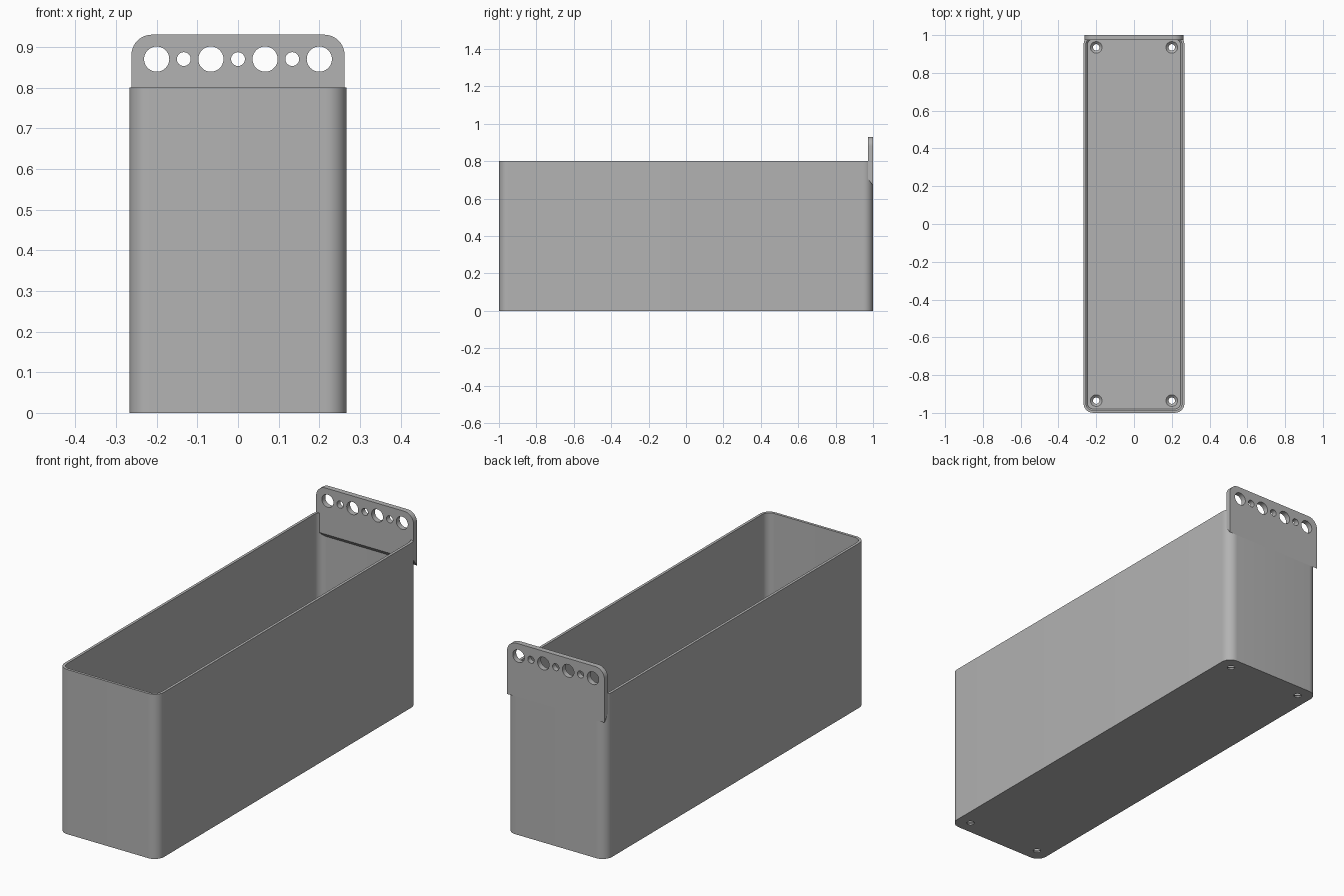
import bpy, bmesh
from math import sin, cos, pi

cube = bpy.data.objects.get("Cube")
if cube:
    bpy.data.objects.remove(cube)

grey = bpy.data.materials.new("plain grey")
grey.use_nodes = True
grey.diffuse_color = (0.45, 0.45, 0.45, 1)
grey.node_tree.nodes["Principled BSDF"].inputs["Base Color"].default_value = grey.diffuse_color

WIDTH, HEIGHT, WALL, FLOOR = 0.267, 0.8, 0.013, 0.02
TAB_FRONT = 0.974


def finish(name, bm):
    bmesh.ops.recalc_face_normals(bm, faces=bm.faces)
    mesh = bpy.data.meshes.new(name)
    bm.to_mesh(mesh)
    bm.free()
    mesh.materials.append(grey)
    ob = bpy.data.objects.new(name, mesh)
    bpy.context.collection.objects.link(ob)
    return ob


def activate(ob):
    bpy.ops.object.select_all(action='DESELECT')
    ob.select_set(True)
    bpy.context.view_layer.objects.active = ob


def corner(cx, cy, r, quarter, steps=10):
    """Points of a rounded corner, counter-clockwise."""
    angles = [(quarter + i / steps) * pi / 2 for i in range(steps + 1)]
    return [(cx + r * cos(a), cy + r * sin(a)) for a in angles]


def rounded_rect(hx, hy, r):
    signs = [(1, 1), (-1, 1), (-1, -1), (1, -1)]
    return [p for q, (sx, sy) in enumerate(signs)
            for p in corner(sx * (hx - r), sy * (hy - r), r, q)]


def drill(ob, holes):
    """Cut round holes, each given as two end points and two radii."""
    for start, end, r1, r2 in holes:
        axis = end - start
        bm = bmesh.new()
        bmesh.ops.create_cone(bm, cap_ends=True, segments=32, radius1=r1, radius2=r2,
                              depth=axis.length)
        turn = Vector((0, 0, 1)).rotation_difference(axis).to_matrix().to_4x4()
        bm.transform(Matrix.Translation((start + end) / 2) @ turn)
        cutter = finish("hole_cutter", bm)
        cutter.hide_render = True
        mod = ob.modifiers.new("hole", 'BOOLEAN')
        mod.operation, mod.solver, mod.object = 'DIFFERENCE', 'EXACT', cutter
        activate(ob)
        bpy.ops.object.modifier_apply(modifier=mod.name)
        bpy.data.objects.remove(cutter)


from mathutils import Matrix, Vector

# Open bin: rings run up the outside, over the rim and down to the floor
bm = bmesh.new()
rings = []
for inset, z in [(0, 0), (0, HEIGHT), (WALL, HEIGHT), (WALL, FLOOR + 0.01), (WALL + 0.008, FLOOR)]:
    outline = rounded_rect(WIDTH - inset, 0.9995 - inset, 0.05 - inset)
    rings.append([bm.verts.new((x, y, z)) for x, y in outline])
for low, high in zip(rings, rings[1:]):
    for i in range(len(low)):
        j = (i + 1) % len(low)
        bm.faces.new((low[i], low[j], high[j], high[i]))
bm.faces.new(rings[0])
bm.faces.new(rings[-1])
bin_body = finish("bin_body", bm)

# Countersunk screw holes in the floor
for sx in (-1, 1):
    for sy in (-1, 1):
        x, y = sx * 0.2, sy * 0.935
        drill(bin_body, [
            (Vector((x, y, -0.02)), Vector((x, y, 0.04)), 0.017, 0.017),
            (Vector((x, y, 0.007)), Vector((x, y, FLOOR + 0.001)), 0.017, 0.032)])

# Hanging tab: rounded top, underside sloping down to the back
bm = bmesh.new()
outline = [(-0.262, 0.67), (0.262, 0.67)]
outline += corner(0.212, 0.88, 0.05, 0) + corner(-0.212, 0.88, 0.05, 1)
back = [bm.verts.new((x, 1, z)) for x, z in outline]
front = [bm.verts.new((x, TAB_FRONT, z + (0.035 if z < 0.7 else 0))) for x, z in outline]
bm.faces.new(back)
bm.faces.new(front)
for i in range(len(back)):
    j = (i + 1) % len(back)
    bm.faces.new((back[i], back[j], front[j], front[i]))
tab = finish("hanging_tab", bm)

# Alternating large and small holes along the tab
for i in range(-3, 4):
    r = 0.031 if i % 2 else 0.017
    x = i * 0.2 / 3
    drill(tab, [(Vector((x, 0.9, 0.87)), Vector((x, 1.1, 0.87)), r, r)])

for ob in (bin_body, tab):
    activate(ob)
    bpy.ops.object.shade_smooth_by_angle(angle=pi / 6)
